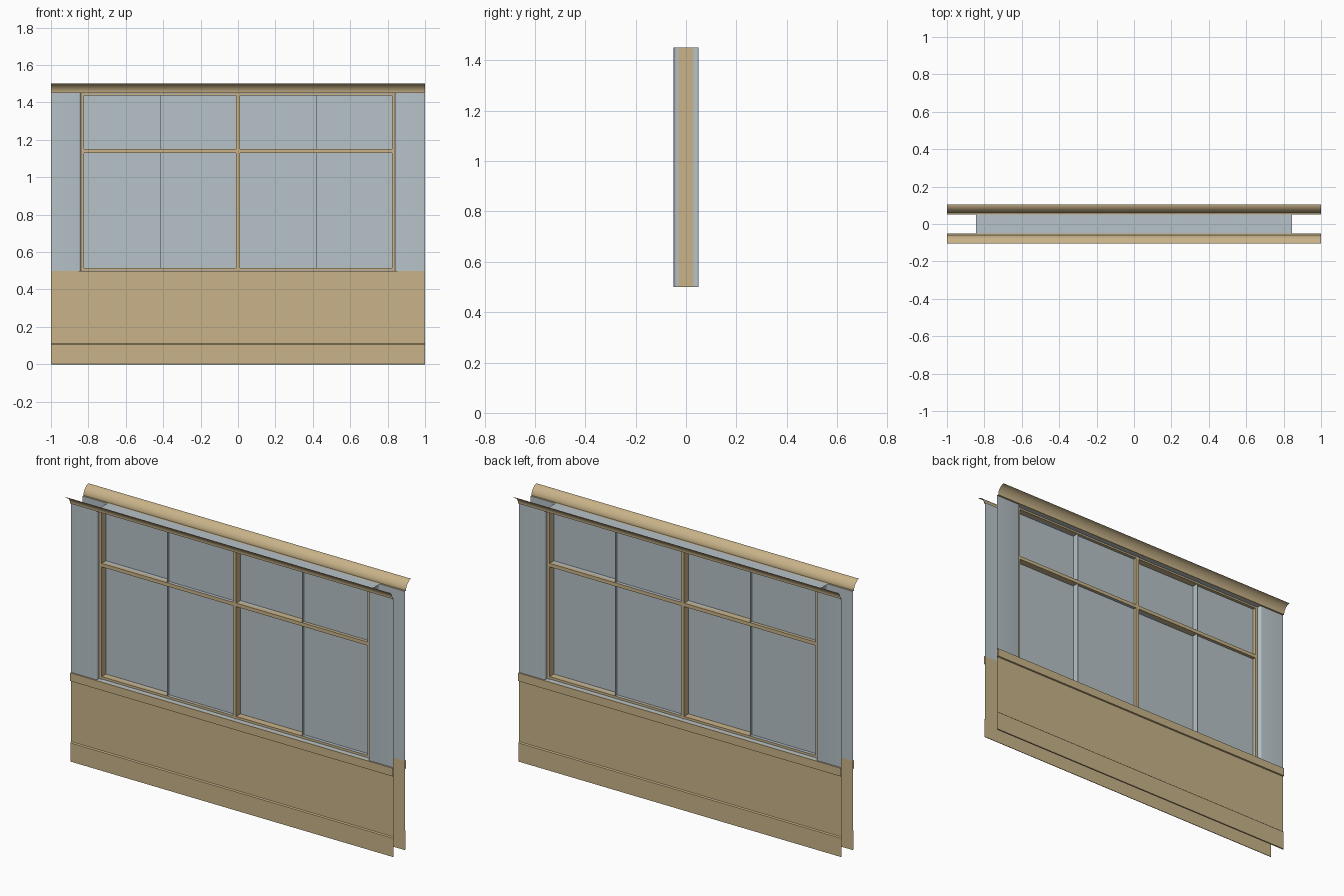
import bpy, bmesh, math
from mathutils import Matrix

if "Cube" in bpy.data.objects:
    bpy.data.objects.remove(bpy.data.objects["Cube"])


def material(name, rgb):
    m = bpy.data.materials.new(name)
    m.diffuse_color = (*rgb, 1)
    m.use_nodes = True
    m.node_tree.nodes["Principled BSDF"].inputs["Base Color"].default_value = m.diffuse_color
    return m


TAN = material("tan_wood", (0.58, 0.45, 0.25))
BLUE = material("blue_grey", (0.47, 0.54, 0.58))


def finish(name, bm, mat):
    me = bpy.data.meshes.new(name)
    bm.to_mesh(me)
    bm.free()
    me.materials.append(mat)
    ob = bpy.data.objects.new(name, me)
    bpy.context.collection.objects.link(ob)
    return ob


def smooth(ob):
    bpy.ops.object.select_all(action='DESELECT')
    bpy.context.view_layer.objects.active = ob
    ob.select_set(True)
    bpy.ops.object.shade_smooth_by_angle(angle=math.radians(35))


def rotated_copy(bm):
    # repeat the geometry turned half round z, for the other wall side
    new = bmesh.ops.duplicate(bm, geom=bm.verts[:] + bm.edges[:] + bm.faces[:])["geom"]
    bmesh.ops.rotate(bm, verts=[g for g in new if isinstance(g, bmesh.types.BMVert)],
                     cent=(0, 0, 0), matrix=Matrix.Rotation(math.pi, 3, 'Z'))


def sheet(name, profile, mat):
    # open (y, z) profile swept along x, on both sides of the wall
    bm = bmesh.new()
    rows = [[bm.verts.new((x, y, z)) for x in (-1, 1)] for y, z in profile]
    for a, b in zip(rows, rows[1:]):
        bm.faces.new((a[0], a[1], b[1], b[0]))
    rotated_copy(bm)
    ob = finish(name, bm, mat)
    smooth(ob)


def add_box(bm, x0, x1, y0, y1, z0, z1):
    m = Matrix.Translation(((x0 + x1) / 2, (y0 + y1) / 2, (z0 + z1) / 2))
    m = m @ Matrix.Diagonal((x1 - x0, y1 - y0, z1 - z0, 1))
    bmesh.ops.create_cube(bm, size=1, matrix=m)


# lower panelling with its trims
sheet("lower_wall", [(-.05, 0), (-.05, .5)], TAN)
sheet("baseboard", [(-.05, 0), (-.056, 0.002), (-.056, .107), (-.05, .112)], TAN)
sheet("chair_rail", [(-.05, .452), (-.058, .454), (-.058, .5), (-.05, .5)], TAN)

# coved crown moulding
cove = [(-.06 - .045 * (1 - math.cos(t)) ** .8, 1.456 + .044 * math.sin(t))
        for t in [i * math.pi / 16 for i in range(9)]]
sheet("crown_moulding", [(-.05, 1.45), (-.06, 1.45)] + cove, TAN)

# side walls, rounding into the window jambs
bm = bmesh.new()
r = .012
plan = [(-1, -.05)]
plan += [(-.84 - r + r * math.sin(t), -.05 + r - r * math.cos(t))
         for t in [i * math.pi / 8 for i in range(5)]]
plan += [(x, -y) for x, y in reversed(plan)]
cols = [[bm.verts.new((x, y, z)) for z in (.5, 1.45)] for x, y in plan]
for a, b in zip(cols, cols[1:]):
    bm.faces.new((a[0], b[0], b[1], a[1]))
rotated_copy(bm)
smooth(finish("side_walls", bm, BLUE))

# sill and head of the opening
bm = bmesh.new()
for z, s in ((.5, 1), (1.45, -1)):
    bm.faces.new([bm.verts.new((.845 * x * s, .05 * y, z))
                  for x, y in ((-1, -1), (1, -1), (1, 1), (-1, 1))])
finish("sill_and_head", bm, BLUE)

# tan window bars
bm = bmesh.new()
D = .03
for x0, x1 in ((-.84, -.824), (-.01, .01), (.824, .84)):
    add_box(bm, x0, x1, -D, D, .5, 1.45)
for z0, z1 in ((.502, .515), (1.13, 1.15), (1.438, 1.448)):
    add_box(bm, -.824, -.01, -D, D, z0, z1)
    add_box(bm, .01, .824, -D, D, z0, z1)
finish("window_bars", bm, TAN)

# sliding sashes, alternately set back and forward, each with a thin rim
bm = bmesh.new()
for x0, x1, y in ((-.824, -.418, .01), (-.418, -.01, -.01),
                  (.01, .418, .01), (.418, .824, -.01)):
    for z0, z1 in ((.515, 1.13), (1.15, 1.438)):
        loop = ((x0, z0), (x1, z0), (x1, z1), (x0, z1))
        ring = [[bm.verts.new((x, y + d, z)) for x, z in loop]
                for d in (-.02, -.002, .002, .02)]
        bm.faces.new(ring[1])
        bm.faces.new(ring[2][::-1])
        for a, b in ((ring[0], ring[1]), (ring[2], ring[3])):
            for i in range(4):
                j = (i + 1) % 4
                bm.faces.new((a[i], b[i], b[j], a[j])[::-1])
finish("sliding_sashes", bm, BLUE)
